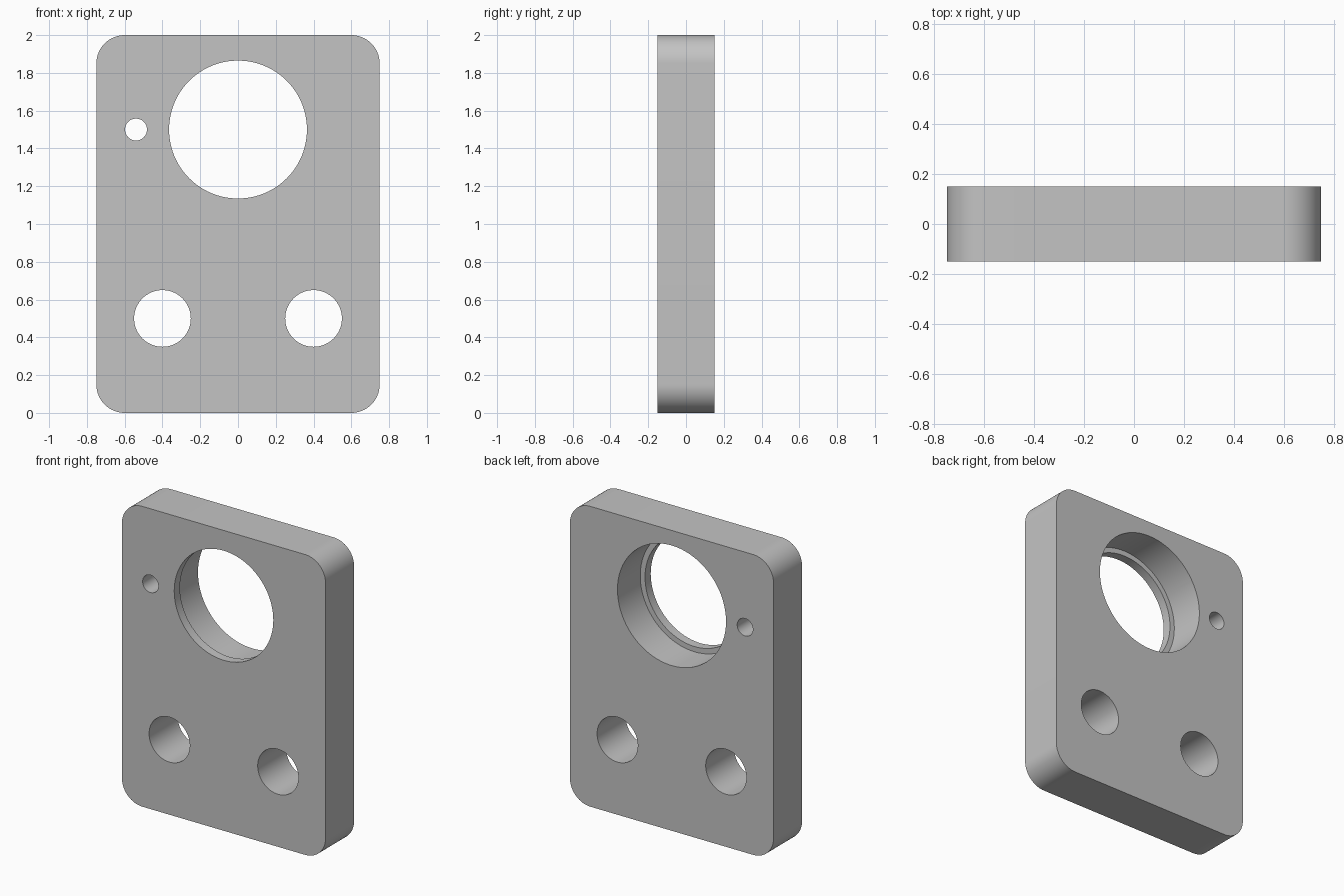
import bpy
import bmesh
import math
from mathutils import Matrix, Vector

WIDTH, DEPTH, HEIGHT = 1.5, 0.3, 2.0
CORNER = 0.15
LIP = 0.06
FRONT, BACK = -DEPTH / 2, DEPTH / 2
OVER = 0.1

if "Cube" in bpy.data.objects:
    bpy.data.objects.remove(bpy.data.objects["Cube"], do_unlink=True)


def make_object(name, bm):
    mesh = bpy.data.meshes.new(name)
    bm.to_mesh(mesh)
    bm.free()
    obj = bpy.data.objects.new(name, mesh)
    bpy.context.collection.objects.link(obj)
    return obj


def make_plate():
    bm = bmesh.new()
    bmesh.ops.create_cube(bm, size=1)
    bmesh.ops.scale(bm, vec=(WIDTH, DEPTH, HEIGHT), verts=bm.verts)
    bmesh.ops.translate(bm, vec=(0, 0, HEIGHT / 2), verts=bm.verts)
    # Round the four corners that run front to back
    edges = [e for e in bm.edges
             if abs(e.verts[0].co.y - e.verts[1].co.y) > DEPTH / 2]
    bmesh.ops.bevel(bm, geom=edges, offset=CORNER, segments=16,
                    profile=0.5, affect='EDGES')
    return make_object("mounting_plate", bm)


def drill(plate, name, x, z, radius, y0=FRONT - OVER, y1=BACK + OVER, sides=64):
    """Cut a round hole along y, from y0 to y1."""
    bm = bmesh.new()
    place = (Matrix.Translation(Vector((x, (y0 + y1) / 2, z)))
             @ Matrix.Rotation(math.pi / 2, 4, 'X'))
    bmesh.ops.create_cone(bm, cap_ends=True, segments=sides, radius1=radius,
                          radius2=radius, depth=y1 - y0, matrix=place)
    cutter = make_object(name + "_cutter", bm)
    cutter.hide_render = True
    mod = plate.modifiers.new(name, 'BOOLEAN')
    mod.operation = 'DIFFERENCE'
    mod.solver = 'EXACT'
    mod.object = cutter
    bpy.context.view_layer.objects.active = plate
    bpy.ops.object.modifier_apply(modifier=mod.name)
    bpy.data.objects.remove(cutter, do_unlink=True)


plate = make_plate()

# Large opening, with a wider bore from the back that leaves a thin front lip
drill(plate, "large_opening", 0, 1.5, 0.365, sides=96)
drill(plate, "rear_bore", 0, 1.5, 0.4, y0=FRONT + LIP, sides=96)

# Two lower holes and the small side hole
for side, sign in (("left", 1), ("right", -1)):
    drill(plate, side + "_lower_hole", sign * 0.4, 0.5, 0.15)
drill(plate, "small_hole", -0.54, 1.5, 0.058, sides=48)

# Plain grey finish
color = (0.55, 0.55, 0.55, 1)
grey = bpy.data.materials.new("plain_grey")
grey.use_nodes = True
grey.diffuse_color = color
grey.node_tree.nodes["Principled BSDF"].inputs["Base Color"].default_value = color
plate.data.materials.clear()
plate.data.materials.append(grey)
for face in plate.data.polygons:
    face.material_index = 0

bpy.ops.object.select_all(action='DESELECT')
plate.select_set(True)
bpy.context.view_layer.objects.active = plate
bpy.ops.object.shade_smooth_by_angle(angle=math.radians(30))
